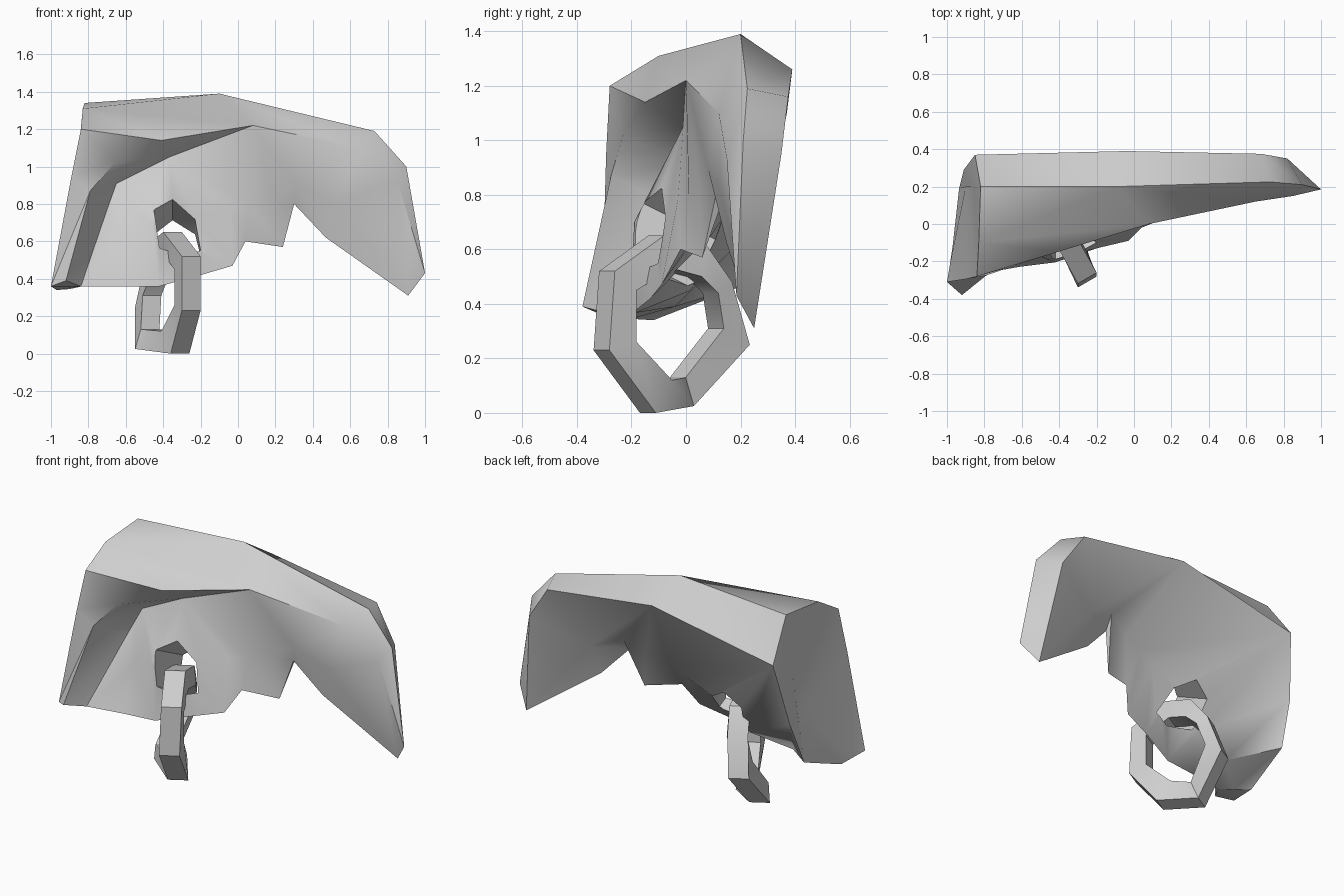
import bpy, bmesh, math
from mathutils import Vector

if "Cube" in bpy.data.objects:
    bpy.data.objects.remove(bpy.data.objects["Cube"])

grey = bpy.data.materials.new("plain grey")
grey.diffuse_color = (0.62, 0.62, 0.62, 1)
grey.use_nodes = True
grey.node_tree.nodes["Principled BSDF"].inputs["Base Color"].default_value = grey.diffuse_color


def make_object(name, bm):
    bmesh.ops.remove_doubles(bm, verts=bm.verts, dist=0.0005)
    bmesh.ops.dissolve_degenerate(bm, edges=bm.edges, dist=0.0005)
    bmesh.ops.recalc_face_normals(bm, faces=bm.faces)
    mesh = bpy.data.meshes.new(name)
    bm.to_mesh(mesh)
    bm.free()
    obj = bpy.data.objects.new(name, mesh)
    mesh.materials.append(grey)
    bpy.context.collection.objects.link(obj)
    return obj


def shade(obj, angle):
    bpy.ops.object.select_all(action='DESELECT')
    obj.select_set(True)
    bpy.context.view_layer.objects.active = obj
    bpy.ops.object.shade_smooth_by_angle(angle=math.radians(angle))


def lengths(row):
    acc = [0.0]
    for a, b in zip(row, row[1:]):
        acc.append(acc[-1] + (Vector(b) - Vector(a)).length)
    return [v / acc[-1] for v in acc]


def stitch(bm, a, b):
    """Triangle strip between two rows of points."""
    if len(a) == len(b):
        pa = pb = [i / (len(a) - 1) for i in range(len(a))]
    else:
        pa, pb = lengths(a), lengths(b)
    i = j = 0
    while i < len(a) - 1 or j < len(b) - 1:
        step_a = j == len(b) - 1 or (i < len(a) - 1 and pa[i + 1] <= pb[j + 1])
        tri = [a[i], b[j], a[i + 1] if step_a else b[j + 1]]
        if step_a:
            i += 1
        else:
            j += 1
        if len(set(tri)) == 3:
            bm.faces.new([bm.verts.new(p) for p in tri])


def prism(bm, outline, place, lo, hi):
    """Closed prism of an outline between two depths."""
    ends = [[bm.verts.new(place(u, v, d)) for u, v in outline] for d in (lo, hi)]
    bm.faces.new(ends[0])
    bm.faces.new(ends[1])
    n = len(outline)
    for k in range(n):
        m = (k + 1) % n
        bm.faces.new([ends[0][k], ends[0][m], ends[1][m], ends[1][k]])


# Folded shell: rows run from the lobe on the left to the tip on the right
tip, low_tip, lobe = (1, .185, .43), (.91, .25, .31), (-.84, -.27, .36)
right_rim = [(.08, 0, 1.22), (.65, .12, 1.10), (.85, .15, .93), tip]
right_ridge = [(-.10, .20, 1.39), (.73, .225, 1.19), (.90, .21, 1.0), tip]
inner = [lobe, (-.70, -.07, .77), (-.65, 0, .91), (-.37, -.01, 1.05)] + right_rim
front = [(-.92, -.38, .39), (-.79, -.275, .87), (-.66, -.23, 1.02), (-.41, -.15, 1.14)] + right_rim
ridge = [(-1, -.31, .36), (-.89, -.293, .95), (-.84, -.28, 1.20), (-.83, -.10, 1.31)] + right_ridge
crown = [(-.985, -.22, .35), (-.90, .20, .75), (-.855, .20, 1.05), (-.82, .20, 1.34)] + right_ridge
back = [(-.97, -.12, .34), (-.935, .19, .46), (-.91, .29, .72), (-.85, .37, 1.10),
        (-.04, .39, 1.26), (.68, .375, 1.16), (.82, .35, .95), low_tip]
back_low = [(-.90, -.20, .345), (-.70, -.04, .39), (-.45, .02, .45), (-.26, .09, .64), (-.06, .09, .72),
            (.04, .11, .77), (.18, .14, .80), (.31, .17, .88), (.50, .22, .80), low_tip]
hollow = [lobe, (-.62, -.13, .62), (-.46, -.19, .70), (-.22, -.07, .72), (-.04, -.03, .78),
          (.06, .01, .80), (.20, .05, .82), (.32, .08, .90), (.52, .13, .80), low_tip]
torn_edge = [lobe, (-.62, -.23, .36), (-.42, -.205, .36), (-.20, -.13, .42), (-.03, -.09, .47),
             (.04, -.02, .60), (.24, .06, .57), (.30, .11, .80), (.47, .15, .62), low_tip]

bm = bmesh.new()
rows = [torn_edge, hollow, inner, front, ridge, crown, back, back_low, torn_edge]
for a, b in zip(rows, rows[1:]):
    stitch(bm, a, b)
# lower end of the lobe
for a, b in zip(rows[3:7], rows[4:8]):
    bm.faces.new([bm.verts.new(p) for p in (lobe, a[0], b[0])])
shell = make_object("folded_shell", bm)

# Pierced hole, sloping down towards the back
bm = bmesh.new()
prism(bm, [(-.45, .74), (-.35, .83), (-.23, .73), (-.20, .55), (-.30, .50), (-.42, .52)],
      lambda u, v, d: (u, d, v - .5 * (d + .1)), -.6, .5)
cutter = make_object("hole_cutter", bm)
cutter.hide_render = True
mod = shell.modifiers.new("hole", 'BOOLEAN')
mod.operation = 'DIFFERENCE'
mod.solver = 'EXACT'
mod.object = cutter
bpy.context.view_layer.objects.active = shell
shell.select_set(True)
bpy.ops.object.modifier_apply(modifier=mod.name)
bpy.data.objects.remove(cutter)
shade(shell, 50)

# Hanging ring: a bent link with a square section
outer = [(-.25, -.31, .23), (-.25, -.29, .52), (-.35, -.11, .65), (-.40, .05, .61),
         (-.45, .14, .48), (-.50, .205, .25), (-.50, 0, .025), (-.31, -.14, 0)]
bore = [(-.29, -.21, .26), (-.29, -.21, .45), (-.35, -.08, .53), (-.38, .03, .50),
        (-.41, .09, .44), (-.46, .11, .31), (-.47, -.03, .13), (-.36, -.08, .12)]
side = Vector((.86, .50, 0)) * .058

bm = bmesh.new()
loops = [[bm.verts.new(Vector(p) + side * s) for p in line]
         for line, s in ((outer, -1), (outer, 1), (bore, 1), (bore, -1))]
for k in range(4):
    a, b = loops[k], loops[(k + 1) % 4]
    for i in range(8):
        j = (i + 1) % 8
        bm.faces.new([a[i], a[j], b[j], b[i]])
ring = make_object("hanging_ring", bm)
shade(ring, 35)
